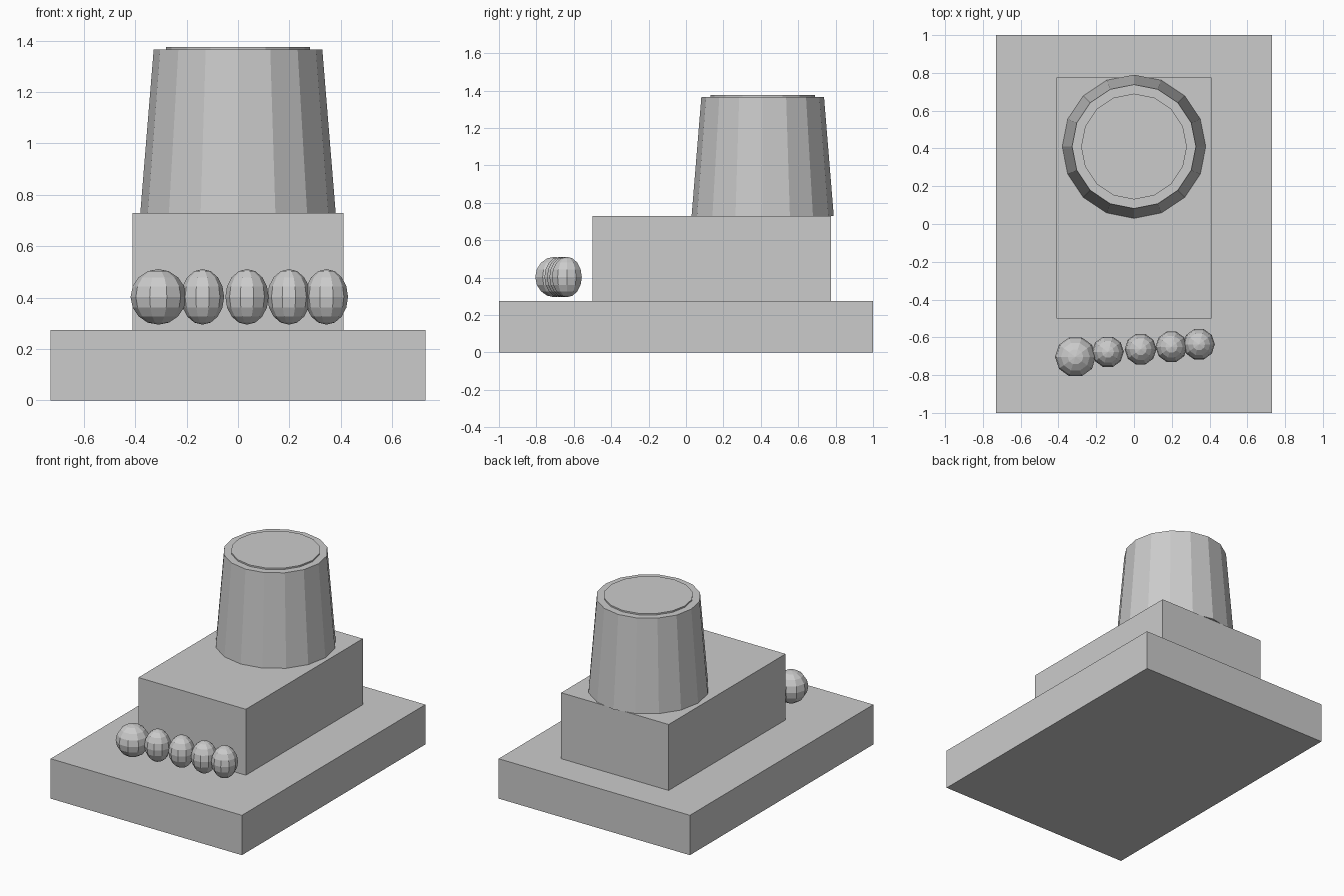
import bpy
import math

cube = bpy.data.objects.get("Cube")
if cube:
    bpy.data.objects.remove(cube, do_unlink=True)

# One plain grey for everything
grey = bpy.data.materials.new("light_grey")
grey.use_nodes = True
colour = (0.6, 0.6, 0.6, 1)
grey.diffuse_color = colour
grey.node_tree.nodes["Principled BSDF"].inputs["Base Color"].default_value = colour


def finish(name):
    ob = bpy.context.object
    ob.name = name
    ob.data.materials.append(grey)
    return ob


def block(name, width, y0, y1, z0, z1):
    bpy.ops.mesh.primitive_cube_add(size=1, location=(0, (y0 + y1) / 2, (z0 + z1) / 2))
    bpy.context.object.scale = (width, y1 - y0, z1 - z0)
    return finish(name)


def frustum(name, sides, r0, r1, z0, z1):
    bpy.ops.mesh.primitive_cone_add(vertices=sides, radius1=r0, radius2=r1,
                                    depth=z1 - z0, location=(0, 0.41, (z0 + z1) / 2))
    return finish(name)


def toe(name, x, y, radius):
    bpy.ops.mesh.primitive_uv_sphere_add(segments=10, ring_count=8, radius=1,
                                         location=(x, y, 0.403),
                                         rotation=(0, 0, math.pi / 2))
    bpy.context.object.scale = (radius, radius, 0.108)
    return finish(name)


# Plinth and foot
block("plinth", 1.46, -1, 1, 0, 0.275)
block("foot", 0.82, -0.5, 0.775, 0.275, 0.73)

# Tapered ankle with a thin cap
frustum("ankle", 16, 0.38, 0.328, 0.73, 1.365)
frustum("ankle_cap", 16, 0.28, 0.28, 1.365, 1.375)

# Row of toes, big toe first
toe("big_toe", -0.31, -0.703, 0.108)
for i, (x, y) in enumerate([(-0.138, -0.677), (0.035, -0.663), (0.198, -0.65), (0.344, -0.637)]):
    toe(f"small_toe_{i + 1}", x, y, 0.084)
